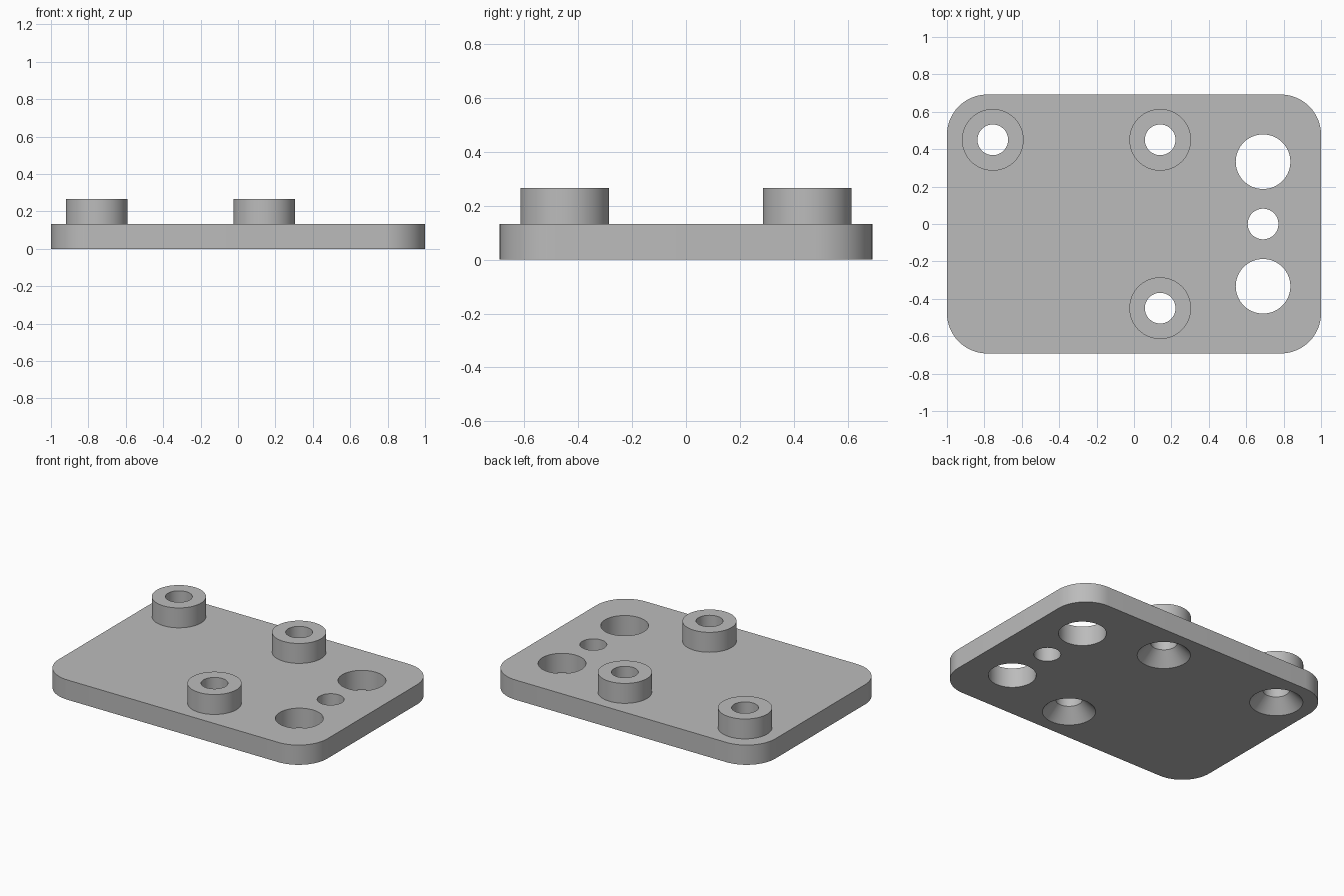
import bpy, bmesh
from math import cos, sin, pi, radians

cube = bpy.data.objects.get("Cube")
if cube:
    bpy.data.objects.remove(cube, do_unlink=True)

HALF_X, HALF_Y, CORNER = 1.0, 0.692, 0.215
PLATE_TOP, BOSS_TOP = 0.133, 0.267
BOSS_R, BORE_R, LARGE_R = 0.165, 0.082, 0.146
SINK_DEPTH = 0.085
BOSSES = [(-0.755, 0.45), (0.14, 0.45), (0.14, -0.45)]
HOLES = [(0.69, 0.333, LARGE_R), (0.69, 0, BORE_R), (0.69, -0.333, LARGE_R)]

grey = bpy.data.materials.new("plain grey")
grey.use_nodes = True
colour = (0.5, 0.5, 0.5, 1)
grey.diffuse_color = colour
grey.node_tree.nodes["Principled BSDF"].inputs["Base Color"].default_value = colour


def loft(name, rings):
    """Skin a stack of equal-length rings into a closed solid."""
    bm = bmesh.new()
    loops = [[bm.verts.new(p) for p in ring] for ring in rings]
    n = len(loops[0])
    for low, high in zip(loops, loops[1:]):
        for i in range(n):
            j = (i + 1) % n
            bm.faces.new((low[i], low[j], high[j], high[i]))
    bm.faces.new(loops[0][::-1])
    bm.faces.new(loops[-1])
    bmesh.ops.recalc_face_normals(bm, faces=bm.faces)
    mesh = bpy.data.meshes.new(name)
    bm.to_mesh(mesh)
    bm.free()
    mesh.materials.append(grey)
    obj = bpy.data.objects.new(name, mesh)
    bpy.context.collection.objects.link(obj)
    return obj


def turned(name, x, y, profile, n=64):
    """Turn a (radius, height) profile around a vertical axis."""
    return loft(name, [[(x + r * cos(2 * pi * i / n), y + r * sin(2 * pi * i / n), z)
                        for i in range(n)] for r, z in profile])


def combine(target, tool, operation):
    mod = target.modifiers.new(tool.name, "BOOLEAN")
    mod.operation, mod.object, mod.solver = operation, tool, "EXACT"
    bpy.context.view_layer.objects.active = target
    bpy.ops.object.modifier_apply(modifier=mod.name)
    bpy.data.objects.remove(tool, do_unlink=True)


# Rounded base plate
outline = []
for k, (sx, sy) in enumerate([(1, 1), (-1, 1), (-1, -1), (1, -1)]):
    for i in range(17):
        a = (k + i / 16) * pi / 2
        outline.append((sx * (HALF_X - CORNER) + CORNER * cos(a),
                        sy * (HALF_Y - CORNER) + CORNER * sin(a)))
plate = loft("mounting_plate", [[(x, y, z) for x, y in outline] for z in (0, PLATE_TOP)])

# Raised bosses, each with a bore countersunk from below
for x, y in BOSSES:
    combine(plate, turned("boss", x, y, [(BOSS_R, PLATE_TOP / 2), (BOSS_R, BOSS_TOP)]), "UNION")
for x, y in BOSSES:
    flare = BOSS_R - BORE_R
    rim = BOSS_R - 0.003
    profile = [(rim + 0.02 * flare / SINK_DEPTH, -0.02), (BORE_R, SINK_DEPTH), (BORE_R, BOSS_TOP + 0.1)]
    combine(plate, turned("countersunk_bore", x, y, profile), "DIFFERENCE")

# Plain through holes
for x, y, r in HOLES:
    combine(plate, turned("through_hole", x, y, [(r, -0.1), (r, BOSS_TOP)]), "DIFFERENCE")

# Smooth round walls, crisp edges
bpy.ops.object.select_all(action="DESELECT")
plate.select_set(True)
bpy.context.view_layer.objects.active = plate
bpy.ops.object.shade_smooth_by_angle(angle=radians(30))
